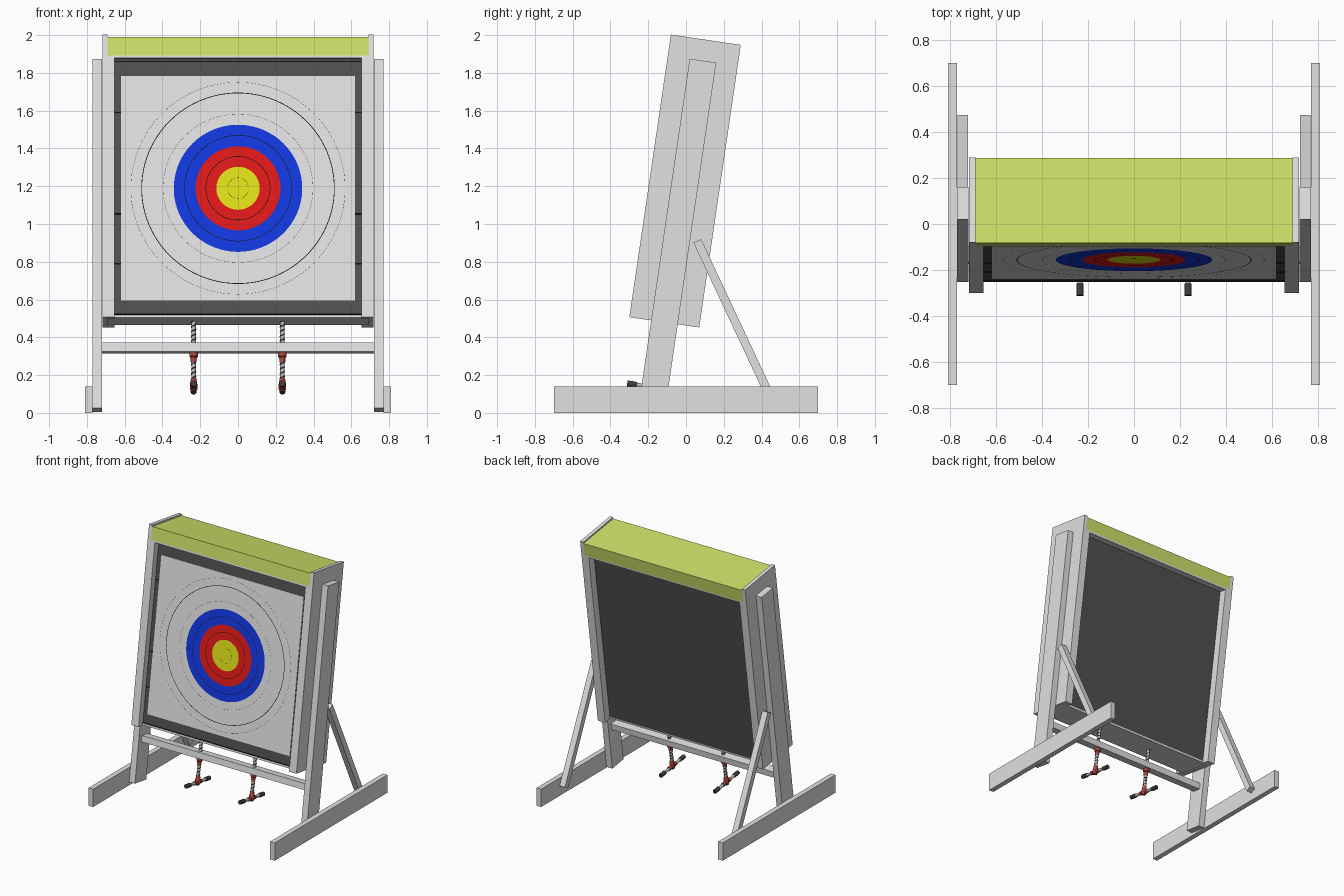
import bpy, bmesh, math
from mathutils import Matrix, Vector

old = bpy.data.objects.get("Cube")
if old:
    bpy.data.objects.remove(old, do_unlink=True)


def material(name, r, g, b):
    m = bpy.data.materials.new(name)
    m.use_nodes = True
    m.diffuse_color = (r, g, b, 1)
    m.node_tree.nodes["Principled BSDF"].inputs["Base Color"].default_value = (r, g, b, 1)
    return m


WHITE = material("painted white", 0.75, 0.75, 0.75)
FOAM = material("dark foam", 0.08, 0.08, 0.08)
GREEN = material("lime green", 0.62, 0.75, 0.14)
YELLOW = material("target yellow", 0.75, 0.75, 0.01)
RED = material("target red", 0.75, 0.01, 0.01)
BLUE = material("target blue", 0.006, 0.04, 0.75)
BLACK = material("black", 0.005, 0.005, 0.005)
METAL = material("grey metal", 0.5, 0.5, 0.5)
CLAMP = material("clamp red", 0.4, 0.06, 0.05)
RUBBER = material("dark rubber", 0.05, 0.045, 0.045)

# Leaning frame: local y runs through the thickness, local z up the board
LEAN = Matrix.Translation((0, -0.005, 1.2275)) @ Matrix.Rotation(math.radians(-8.37), 4, 'X')
UPRIGHT = Matrix.Identity(4)


def finish(name, bm, mat, frame, smooth=False):
    bmesh.ops.recalc_face_normals(bm, faces=bm.faces)
    me = bpy.data.meshes.new(name)
    bm.to_mesh(me)
    bm.free()
    me.transform(frame)
    me.materials.append(mat)
    ob = bpy.data.objects.new(name, me)
    bpy.context.collection.objects.link(ob)
    if smooth:
        bpy.ops.object.select_all(action='DESELECT')
        ob.select_set(True)
        bpy.context.view_layer.objects.active = ob
        bpy.ops.object.shade_smooth_by_angle()
    return ob


def box(name, x, y, z, mat, frame=LEAN):
    """Box from (min, max) pairs."""
    bm = bmesh.new()
    bmesh.ops.create_cube(bm, size=1)
    for v in bm.verts:
        v.co = Vector(sum(r) / 2 + c * (r[1] - r[0]) for c, r in zip(v.co, (x, y, z)))
    return finish(name, bm, mat, frame)


def pair(name, x, y, z, mat, frame=LEAN):
    """The same box on the left (+x) and right (-x)."""
    box("left_" + name, x, y, z, mat, frame)
    box("right_" + name, (-x[1], -x[0]), y, z, mat, frame)


def lathe(name, profile, mat, frame, steps=20):
    """Spin a (radius, height) profile about local z, closed with caps."""
    bm = bmesh.new()
    rings = []
    for r, h in profile:
        rings.append([bm.verts.new((r * math.cos(a), r * math.sin(a), h))
                      for a in (math.tau * i / steps for i in range(steps))])
    for lo, hi in zip(rings, rings[1:]):
        for i in range(steps):
            j = (i + 1) % steps
            bm.faces.new((lo[i], lo[j], hi[j], hi[i]))
    bm.faces.new(rings[0])
    bm.faces.new(rings[-1])
    return finish(name, bm, mat, frame, True)


def rod(name, radius, lo, hi, mat, frame):
    return lathe(name, [(radius, lo), (radius, hi)], mat, frame)


# Ground feet, posts and rear braces
pair("foot", (0.77, 0.81), (-0.7, 0.7), (0, 0.14), WHITE, UPRIGHT)
pair("post", (0.72, 0.77), (-0.07, 0.072), (-1.225, 0.644), WHITE)
brace_frame = Matrix.Translation((0, 0.06, 0.91)) @ Matrix.Rotation(math.radians(25.1), 4, 'X')
pair("brace", (0.722, 0.768), (-0.0225, 0.0225), (-0.927, 0), WHITE, brace_frame)
box("crossbar", (-0.72, 0.72), (-0.035, 0.035), (-0.918, -0.87), WHITE)

# Cabinet around the foam
pair("side_board", (0.69, 0.718), (-0.187, 0.187), (-0.756, 0.756), WHITE)
pair("front_strip", (0.655, 0.69), (-0.187, -0.137), (-0.756, 0.632), WHITE)
pair("back_strip", (0.655, 0.69), (0.125, 0.187), (-0.756, 0.632), WHITE)
box("bottom_board", (-0.69, 0.69), (-0.139, 0.127), (-0.752, -0.738), WHITE)
box("top_board", (-0.69, 0.69), (-0.187, 0.187), (0.632, 0.645), WHITE)
box("green_cap", (-0.69, 0.69), (-0.187, 0.187), (0.645, 0.744), GREEN)

# Foam butt with dark seams between its layers
FRONT = -0.137
box("foam_butt", (-0.69, 0.69), (FRONT, 0.125), (-0.738, 0.632), FOAM)
for i, h in enumerate((-0.733, -0.463, -0.195, 0.346, 0.62)):
    box(f"foam_seam_{i + 1}", (-0.655, 0.655), (FRONT - 0.002, FRONT + 0.002),
        (h - 0.003, h + 0.003), BLACK)

# Target sheet with coloured discs and thin scoring lines
box("target_sheet", (-0.62, 0.62), (FRONT - 0.005, FRONT), (-0.66, 0.54), WHITE)


def band(name, inner, outer, lift, mat, steps=96):
    """Flat disc or ring lying on the target sheet."""
    bm = bmesh.new()

    def circle(r):
        return [bm.verts.new((r * math.sin(a), FRONT - 0.005 - lift, r * math.cos(a) - 0.06))
                for a in (math.tau * i / steps for i in range(steps))]
    rim = circle(outer)
    if inner:
        hole = circle(inner)
        for i in range(steps):
            j = (i + 1) % steps
            bm.faces.new((rim[i], rim[j], hole[j], hole[i]))
    else:
        bm.faces.new(rim)
    ob = finish(name, bm, mat, LEAN)
    # Turn the faces toward the front
    if ob.data.polygons[0].normal.y > 0:
        ob.data.flip_normals()


band("blue_ring", 0.225, 0.34, 0.0015, BLUE)
band("red_ring", 0.115, 0.225, 0.0015, RED)
band("yellow_centre", 0, 0.115, 0.0015, YELLOW)
for i, (r, w) in enumerate(((0.056, 0.001), (0.17, 0.003), (0.283, 0.003),
                            (0.397, 0.001), (0.51, 0.004), (0.567, 0.001))):
    band(f"score_line_{i + 1}", r - w / 2, r + w / 2, 0.003, BLACK)


def thread(name, radius, lo, hi, pitch, frame):
    """Dark helical thread around a rod."""
    cu = bpy.data.curves.new(name, 'CURVE')
    cu.dimensions = '3D'
    cu.bevel_depth = 0.003
    cu.bevel_resolution = 1
    count = int((hi - lo) / pitch * 12)
    sp = cu.splines.new('POLY')
    sp.points.add(count)
    for i, p in enumerate(sp.points):
        a = math.tau * i / 12
        p.co = (radius * math.cos(a), radius * math.sin(a), lo + (hi - lo) * i / count, 1)
    cu.materials.append(RUBBER)
    ob = bpy.data.objects.new(name, cu)
    ob.matrix_world = frame
    bpy.context.collection.objects.link(ob)


# Two clamping screws with T handles
for side, x in (("left", 0.235), ("right", -0.235)):
    up = LEAN @ Matrix.Translation((x, 0, 0))
    rod(side + "_screw", 0.012, -1.1, -0.745, METAL, up)
    thread(side + "_screw_thread", 0.012, -1.07, -0.75, 0.025, up)
    lathe(side + "_clamp_nut", [(0.015, -0.97), (0.017, -0.945), (0.023, -0.94), (0.023, -0.918)],
          CLAMP, up)
    lathe(side + "_handle_hub", [(0.015, -1.125), (0.02, -1.115), (0.02, -1.09), (0.014, -1.055)],
          CLAMP, up)
    across = up @ Matrix.Translation((0, 0, -1.105)) @ Matrix.Rotation(math.pi / 2, 4, 'X')
    rod(side + "_handle_bar", 0.011, -0.14, 0.14, METAL, across)
    for end, s in (("front", 1), ("back", -1)):
        lo, hi = sorted((s * 0.095, s * 0.147))
        rod(f"{side}_{end}_handle_grip", 0.016, lo, hi, RUBBER, across)
        lo, hi = sorted((s * 0.02, s * 0.045))
        rod(f"{side}_{end}_handle_collar", 0.015, lo, hi, CLAMP, across)
